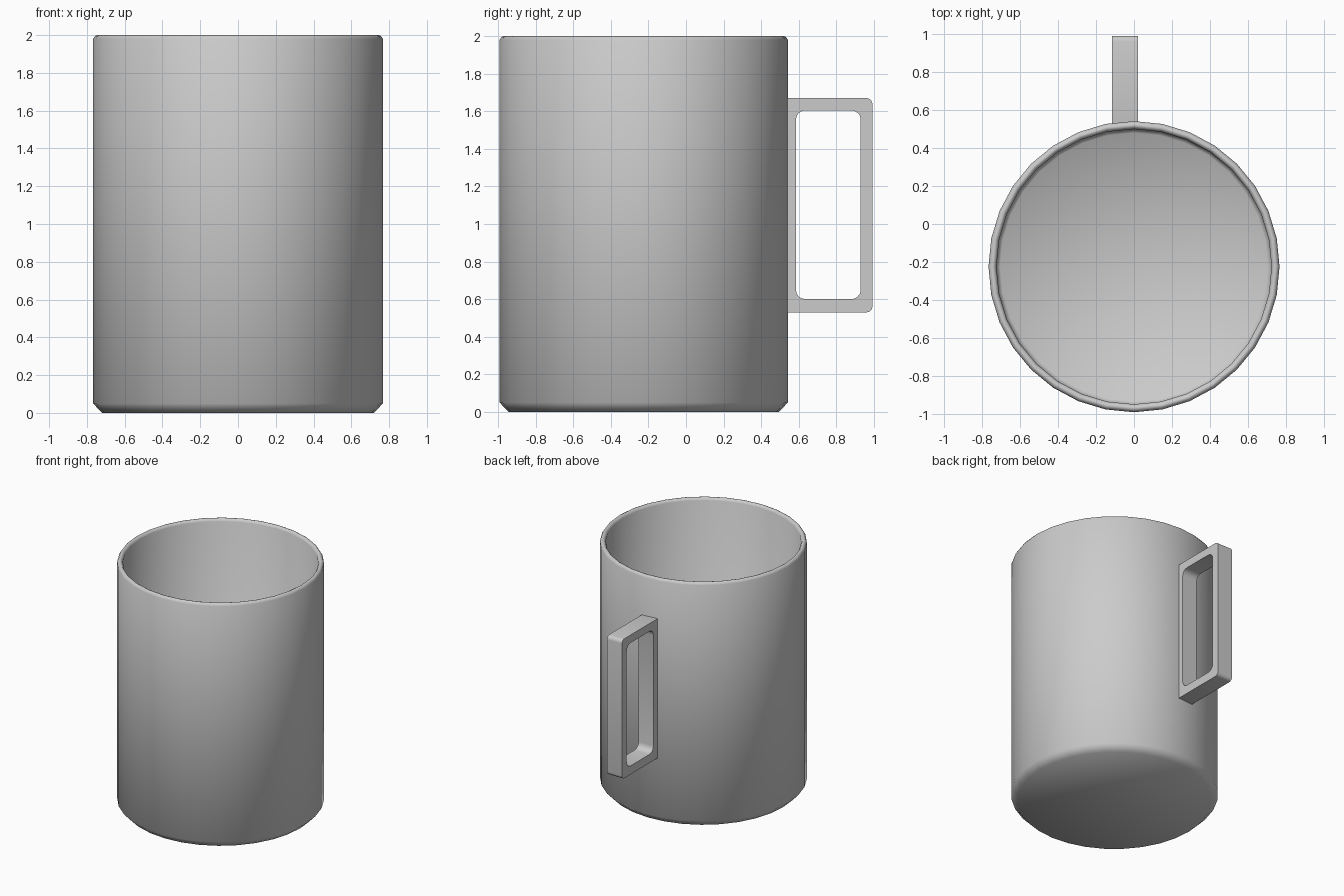
import bpy, bmesh, math

if "Cube" in bpy.data.objects:
    bpy.data.objects.remove(bpy.data.objects["Cube"])

CENTRE_Y = -0.225
SIDES = 32


def finish(bm, name, angle):
    bmesh.ops.remove_doubles(bm, verts=bm.verts, dist=1e-5)
    bmesh.ops.recalc_face_normals(bm, faces=bm.faces)
    mesh = bpy.data.meshes.new(name)
    bm.to_mesh(mesh)
    bm.free()
    obj = bpy.data.objects.new(name, mesh)
    bpy.context.collection.objects.link(obj)
    bpy.ops.object.select_all(action='DESELECT')
    obj.select_set(True)
    bpy.context.view_layer.objects.active = obj
    bpy.ops.object.shade_smooth_by_angle(angle=math.radians(angle))
    return obj


def rounded_rect(y0, y1, z0, z1, r, steps=4):
    pts = []
    corners = [(y1 - r, z1 - r), (y0 + r, z1 - r), (y0 + r, z0 + r), (y1 - r, z0 + r)]
    for i, (cy, cz) in enumerate(corners):
        for s in range(steps + 1):
            a = math.radians(90 * (i + s / steps))
            pts.append((cy + r * math.cos(a), cz + r * math.sin(a)))
    return pts


# Cup: chamfered base, straight wall, rounded rim and flat inner floor
profile = [(0, 0), (0.72, 0), (0.767, 0.05), (0.767, 1.98), (0.757, 1.996),
           (0.746, 2.0), (0.735, 1.996), (0.725, 1.98), (0.725, 0.065),
           (0.705, 0.045), (0, 0.045)]
bm = bmesh.new()
verts = [bm.verts.new((r, CENTRE_Y, z)) for r, z in profile]
edges = [bm.edges.new(pair) for pair in zip(verts, verts[1:])]
bmesh.ops.spin(bm, geom=verts + edges, cent=(0, CENTRE_Y, 0), axis=(0, 0, 1),
               angle=math.tau, steps=SIDES)
finish(bm, "cup", 50)

# Handle: rectangular loop whose inner bar sits in the cup wall
outer = rounded_rect(0.50, 0.992, 0.53, 1.67, 0.03)
inner = rounded_rect(0.585, 0.93, 0.60, 1.605, 0.05)
bm = bmesh.new()
rings = [[bm.verts.new((x, y, z)) for y, z in pts]
         for x, pts in ((-0.115, outer), (0.02, outer), (0.02, inner), (-0.115, inner))]
n = len(outer)
for a, b in zip(rings, rings[1:] + rings[:1]):
    for i in range(n):
        j = (i + 1) % n
        bm.faces.new((a[i], a[j], b[j], b[i]))
finish(bm, "handle", 35)
